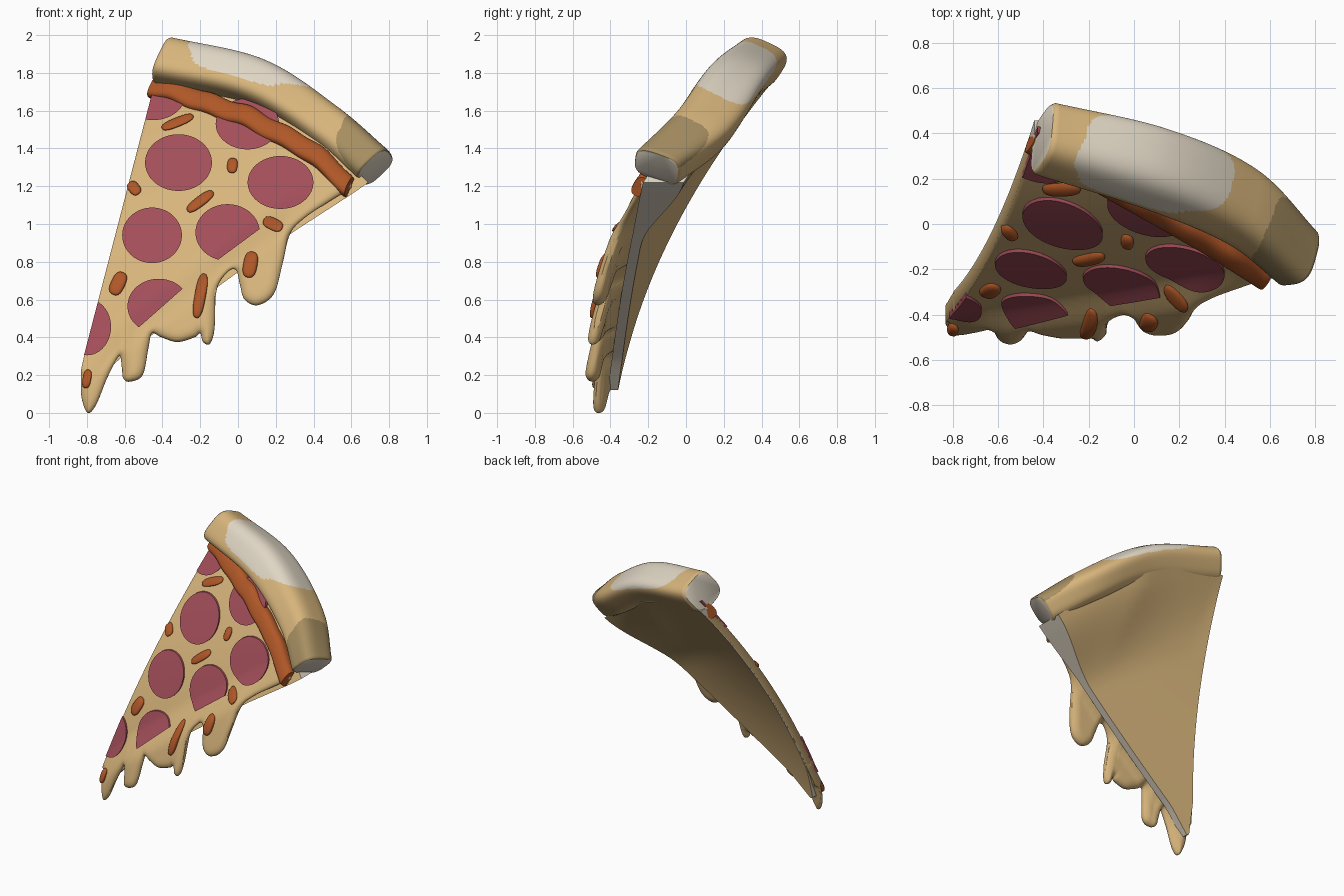
import bpy, bmesh, math
from mathutils import Vector

if "Cube" in bpy.data.objects:
    bpy.data.objects.remove(bpy.data.objects["Cube"])


def material(name, rgb):
    m = bpy.data.materials.new(name)
    m.diffuse_color = (*rgb, 1)
    m.use_nodes = True
    m.node_tree.nodes["Principled BSDF"].inputs["Base Color"].default_value = m.diffuse_color
    return m


TAN = material("baked_tan", (0.68, 0.46, 0.20))
FLOUR = material("floury_white", (0.74, 0.67, 0.55))
BURNT = material("toasted_brown", (0.38, 0.27, 0.12))
RED = material("pepperoni_red", (0.36, 0.075, 0.10))
ORANGE = material("sauce_orange", (0.43, 0.095, 0.02))


def clamp(v):
    return max(0.0, min(1.0, v))


def smooth(v):
    v = clamp(v)
    return v * v * (3 - 2 * v)


def interp(pts, x):
    for (x0, y0), (x1, y1) in zip(pts, pts[1:]):
        if x <= x1:
            return y0 + (y1 - y0) * clamp((x - x0) / (x1 - x0))
    return pts[-1][1]


def spline(pts, n):
    """Catmull-Rom curve through pts, n + 1 samples"""
    p = [Vector(q) for q in pts]
    p = [2 * p[0] - p[1]] + p + [2 * p[-1] - p[-2]]
    out = []
    for k in range(n + 1):
        f = k / n * (len(pts) - 1)
        i = min(int(f), len(pts) - 2)
        t = f - i
        a, b, c, d = p[i:i + 4]
        out.append(0.5 * (2 * b + (c - a) * t + (2 * a - 5 * b + 4 * c - d) * t * t
                          + (3 * b - a - 3 * c + d) * t ** 3))
    return out


def finish(name, bm, mats, angle=40):
    bmesh.ops.remove_doubles(bm, verts=bm.verts, dist=0.0002)
    bmesh.ops.recalc_face_normals(bm, faces=bm.faces)
    me = bpy.data.meshes.new(name)
    bm.to_mesh(me)
    bm.free()
    ob = bpy.data.objects.new(name, me)
    bpy.context.collection.objects.link(ob)
    for m in mats:
        me.materials.append(m)
    bpy.ops.object.select_all(action='DESELECT')
    ob.select_set(True)
    bpy.context.view_layer.objects.active = ob
    bpy.ops.object.shade_smooth_by_angle(angle=math.radians(angle))
    return ob


# --- the bent surface of the slice ---
RIGHT = [(-0.79, 0.12), (-0.63, 0.285), (0.28, 0.95), (0.62, 1.17), (0.69, 1.22)]


def bend(x, z):
    return 0.235 * (z - 0.35 * x) ** 2 - 0.397


def top(x, z):
    """front of the cheese, swelling toward the dripping edge"""
    swell = smooth((interp(RIGHT, x) - z + 0.25) / 0.25)
    return bend(x, z) - 0.085 - 0.09 * swell * clamp((x + 0.95) / 0.4) * clamp((0.6 - x) / 0.35)


def shell(name, front, back, mats, angle=40):
    """closed solid between two point grids, rim faces use the last material"""
    bm = bmesh.new()
    F = [[bm.verts.new(p) for p in r] for r in front]
    B = [[bm.verts.new(p) for p in r] for r in back]
    n, m = len(F), len(F[0])
    for G in (F, B):
        for i in range(n - 1):
            for j in range(m - 1):
                bm.faces.new((G[i][j], G[i + 1][j], G[i + 1][j + 1], G[i][j + 1]))
    rim = ([(i, 0) for i in range(n)] + [(n - 1, j) for j in range(1, m)]
           + [(i, m - 1) for i in range(n - 2, -1, -1)] + [(0, j) for j in range(m - 2, 0, -1)])
    for (a, b), (c, d) in zip(rim, rim[1:] + rim[:1]):
        bm.faces.new((F[a][b], F[c][d], B[c][d], B[a][b])).material_index = len(mats) - 1
    return finish(name, bm, mats, angle)


# --- dough base ---
LEFT = [(-0.81, 0.13), (-0.80, 0.36), (-0.457, 1.685), (-0.44, 1.75)]
left_x = [(z, x) for x, z in LEFT]
front, back = [], []
for i in range(33):
    v = i / 32
    zl = 0.13 + 1.62 * v
    l = Vector((interp(left_x, zl), zl))
    xr = -0.79 + 1.48 * v
    r = Vector((xr, interp(RIGHT, xr)))
    fr, br = [], []
    for j in range(25):
        u = j / 24
        p = l.lerp(r, u) + Vector((0, 0.14)) * 4 * u * (1 - u) * v * v
        y = bend(p.x, p.y)
        thick = 0.16 * smooth((v - 0.66) / 0.34) * clamp((p.x + 0.45) / 0.6)
        fr.append((p.x, y - 0.055, p.y))
        br.append((p.x, y + thick, p.y))
    front.append(fr)
    back.append(br)
shell("dough_base", front, back, [TAN, FLOUR])

# --- melted cheese: columns from the dripping outline up to the crust ---
DRIPS = [(-.832, .2), (-.828, .08), (-.795, .0), (-.75, .045), (-.69, .19), (-.63, .30),
         (-.615, .24), (-.608, .185), (-.575, .165), (-.505, .2), (-.475, .34), (-.455, .42),
         (-.405, .40), (-.32, .375), (-.23, .40), (-.2, .42), (-.185, .375), (-.15, .365),
         (-.125, .44), (-.113, .65), (-.055, .745), (-.01, .755), (.01, .68), (.035, .60),
         (.105, .57), (.19, .63), (.235, .785), (.275, .945), (.35, 1.03), (.485, 1.12), (.6, 1.19)]
UPPER = [(-.835, .21), (-.805, .345), (-.457, 1.685), (0, 1.62), (.3, 1.45), (.5, 1.3), (.62, 1.21)]
fine = spline(DRIPS, 720)
front, back = [], []
for q in fine[::3]:
    hi = max(interp(UPPER, q.x), q.y + 0.005)
    fr, br = [], []
    for j in range(31):
        z = q.y + (hi - q.y) * (j / 30) ** 1.6
        d = min(math.hypot(q.x - o.x, z - o.y) for o in fine)
        h = 0.038 * math.sqrt(1 - (1 - clamp(d / 0.055)) ** 2)
        mid = top(q.x, z) + 0.038
        over = smooth((z - interp(RIGHT, q.x)) / 0.1 + 0.3)
        yb = mid + h
        yb += max(0, bend(q.x, z) - 0.02 - yb) * over * smooth(d / 0.05)
        fr.append((q.x, mid - h, z))
        br.append((q.x, yb, z))
    front.append(fr)
    back.append(br)
shell("melted_cheese", front, back, [TAN], 80)


# --- sweeps: crust and sauce band ---
def sweep(name, frames, mats, power, around, rule=None):
    """frames are 9-vectors: centre, outward half axis, front half axis"""
    bm = bmesh.new()
    rings, n = [], len(frames) - 1
    for i, f in enumerate(frames):
        c, w, nn = Vector(f[:3]), Vector(f[3:6]), Vector(f[6:])
        s = 0.92 if i in (0, n) else 0.97 if i in (1, n - 1) else 1.0
        ring = []
        for k in range(around):
            a = math.tau * k / around
            ca, sa = math.cos(a), math.sin(a)
            ring.append(bm.verts.new(c + s * (w * math.copysign(abs(ca) ** power, ca)
                                              + nn * math.copysign(abs(sa) ** power, sa))))
        rings.append(ring)
    for i in range(n):
        for k in range(around):
            k2 = (k + 1) % around
            f = bm.faces.new((rings[i][k], rings[i][k2], rings[i + 1][k2], rings[i + 1][k]))
            if rule:
                a = (360 * (k + 0.5) / around + 180) % 360 - 180
                f.material_index = rule((frames[i][0] + frames[i + 1][0]) / 2, a)
    for ring in (rings[0], rings[-1]):
        bm.faces.new(ring).material_index = 1 if rule else 0
    return finish(name, bm, mats, 50)


def crust_colour(x, a):
    if abs((x - 0.06 + 0.0007 * a) / 0.32) ** 2.6 + abs((a - 22) / 84) ** 2.6 < 1:
        return 1                                     # floury patch
    if ((x - 0.72) / 0.18) ** 2 + ((a - 40) / 110) ** 2 < 1:
        return 2                                     # toasted patch
    return 0


CRUST = [(-.405, .38, 1.86, .05, .066, .102, -.01, -.125, .058),
         (.10, .242, 1.742, .052, .072, .10, -.015, -.142, .058),
         (.48, .075, 1.50, .065, .05, .09, -.022, -.145, .06),
         (.73, -.155, 1.30, .08, .01, .075, -.033, -.12, .042)]
sweep("crust", spline(CRUST, 180), [TAN, FLOUR, BURNT], 0.62, 96, crust_colour)

band = []
for p in spline([(-.455, 1.73), (-.18, 1.645), (.09, 1.54), (.25, 1.46), (.36, 1.395),
                 (.5, 1.285), (.59, 1.2)], 90):
    wob = 0.007 * math.sin(p.x * 32) + 0.005 * math.sin(p.x * 17 + 1)
    band.append((p.x, bend(p.x, p.y) - 0.075, p.y + wob, .025, .03, .05, -.01, -.04, .02))
sweep("sauce_band", band, [ORANGE], 0.75, 20)


# --- pepperoni slices draped on the cheese, some cut by a line ---
def pepperoni(name, cx, cz, rx, rz, cut=None):
    bm = bmesh.new()
    bmesh.ops.create_grid(bm, x_segments=16, y_segments=16, size=1)
    for v in bm.verts:
        a, b = v.co.x, v.co.y
        v.co = (cx + rx * a * math.sqrt(1 - b * b / 2), 0, cz + rz * b * math.sqrt(1 - a * a / 2))
    if cut:                                          # keep the upper or right side of the line
        x0, z0, x1, z1 = cut
        bmesh.ops.bisect_plane(bm, geom=bm.verts[:] + bm.edges[:] + bm.faces[:], dist=1e-5,
                               plane_co=(x0, 0, z0), plane_no=(z1 - z0, 0, x0 - x1), clear_outer=True)
    for v in bm.verts:
        v.co.y = top(v.co.x, v.co.z) + 0.015
    ext = bmesh.ops.extrude_face_region(bm, geom=bm.faces[:])
    for v in ext["geom"]:
        if isinstance(v, bmesh.types.BMVert):
            v.co.y -= 0.029
    finish(name, bm, [RED])


EDGE = (-0.457, 1.685, -0.805, 0.345)                # left edge of the slice
for k, spec in enumerate([
        (-.315, 1.325, .177, .150), (.225, 1.22, .174, .140), (-.455, .94, .158, .147),
        (-.055, .955, .170, .150, (-.12, .80, .11, .97)),
        (-.42, .565, .165, .145, (-.54, .44, -.29, .66)),
        (-.80, .455, .128, .150, EDGE), (.05, 1.53, .168, .135), (-.45, 1.68, .17, .13, EDGE)]):
    pepperoni(f"pepperoni_{k + 1}", *spec)

# --- small pepper pieces ---
for k, (cx, cz, length, width, deg) in enumerate([
        (-.32, 1.54, .18, .05, 22), (-.55, 1.19, .08, .06, -50), (-.03, 1.31, .08, .055, 85),
        (-.2, 1.12, .17, .055, 37), (.185, 1.0, .11, .065, -25), (.065, .785, .14, .075, 80),
        (-.2, .62, .24, .06, 80), (-.635, .685, .13, .075, 65), (-.8, .18, .10, .045, 80)]):
    bm = bmesh.new()
    bmesh.ops.create_icosphere(bm, subdivisions=3, radius=1)
    ca, sa = math.cos(math.radians(deg)), math.sin(math.radians(deg))
    for v in bm.verts:
        a, b, h = (math.copysign(abs(c) ** 0.75, c) for c in v.co)
        a, b = a * length / 2, b * width / 2
        x, z = cx + a * ca - b * sa, cz + a * sa + b * ca
        v.co = (x, top(x, z) - 0.004 + 0.024 * h, z)
    finish(f"pepper_piece_{k + 1}", bm, [ORANGE])
